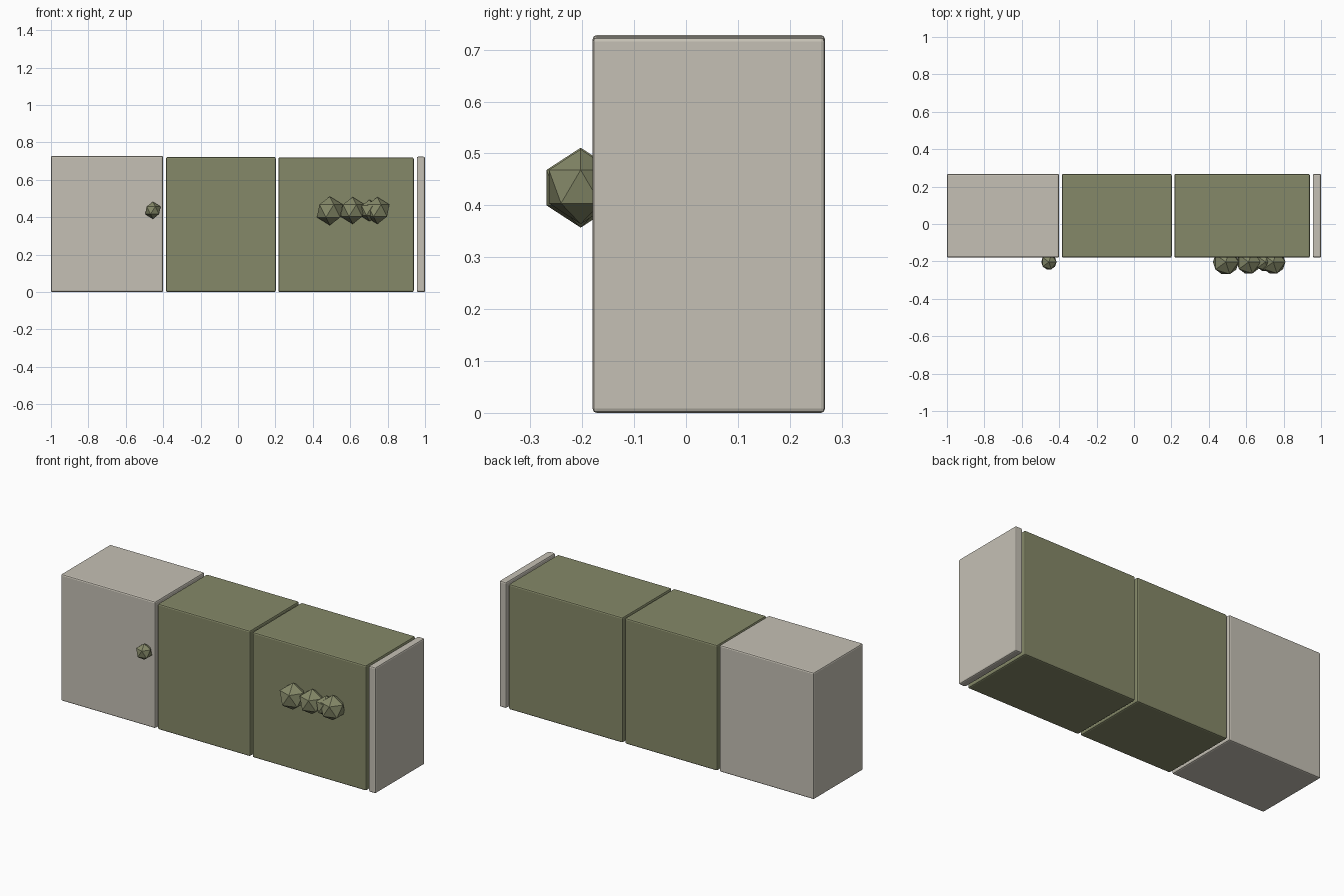
import bpy

# Remove the default cube
old = bpy.data.objects.get("Cube")
if old:
    bpy.data.objects.remove(old, do_unlink=True)


def make_material(name, rgb):
    mat = bpy.data.materials.new(name)
    mat.use_nodes = True
    color = (*rgb, 1.0)
    mat.diffuse_color = color
    mat.node_tree.nodes["Principled BSDF"].inputs["Base Color"].default_value = color
    return mat


beige = make_material("warm_beige", (0.56, 0.53, 0.46))
green = make_material("olive_green", (0.235, 0.25, 0.14))

BACK, FRONT = 0.268, -0.18


def block(name, x0, x1, top, mat, bevel=0.008):
    """Bevelled box spanning x0..x1, resting on the ground."""
    bpy.ops.mesh.primitive_cube_add(
        size=1, location=((x0 + x1) / 2, (FRONT + BACK) / 2, top / 2))
    obj = bpy.context.object
    obj.name = name
    obj.scale = (x1 - x0, BACK - FRONT, top)
    bpy.ops.object.transform_apply(location=False, rotation=False, scale=True)
    mod = obj.modifiers.new("soft_edges", "BEVEL")
    mod.width = bevel
    mod.segments = 2
    obj.data.materials.append(mat)


def knob(name, x, z, radius):
    """Faceted ball set into the front face."""
    bpy.ops.mesh.primitive_ico_sphere_add(
        subdivisions=1, radius=radius, location=(x, -0.203, z))
    obj = bpy.context.object
    obj.name = name
    obj.data.materials.append(green)


# Row of blocks with narrow gaps
block("right_block", -1.0, -0.4, 0.728, beige)
block("middle_block", -0.385, 0.202, 0.722, green)
block("left_block", 0.216, 0.94, 0.72, green)
block("end_plate", 0.956, 1.0, 0.724, beige)

# Single small knob and the cluster of larger ones
knob("small_knob", -0.455, 0.437, 0.046)
knob("cluster_knob_1", 0.491, 0.434, 0.077)
knob("cluster_knob_2", 0.613, 0.436, 0.072)
knob("cluster_knob_3", 0.703, 0.436, 0.058)
knob("cluster_knob_4", 0.745, 0.436, 0.072)
